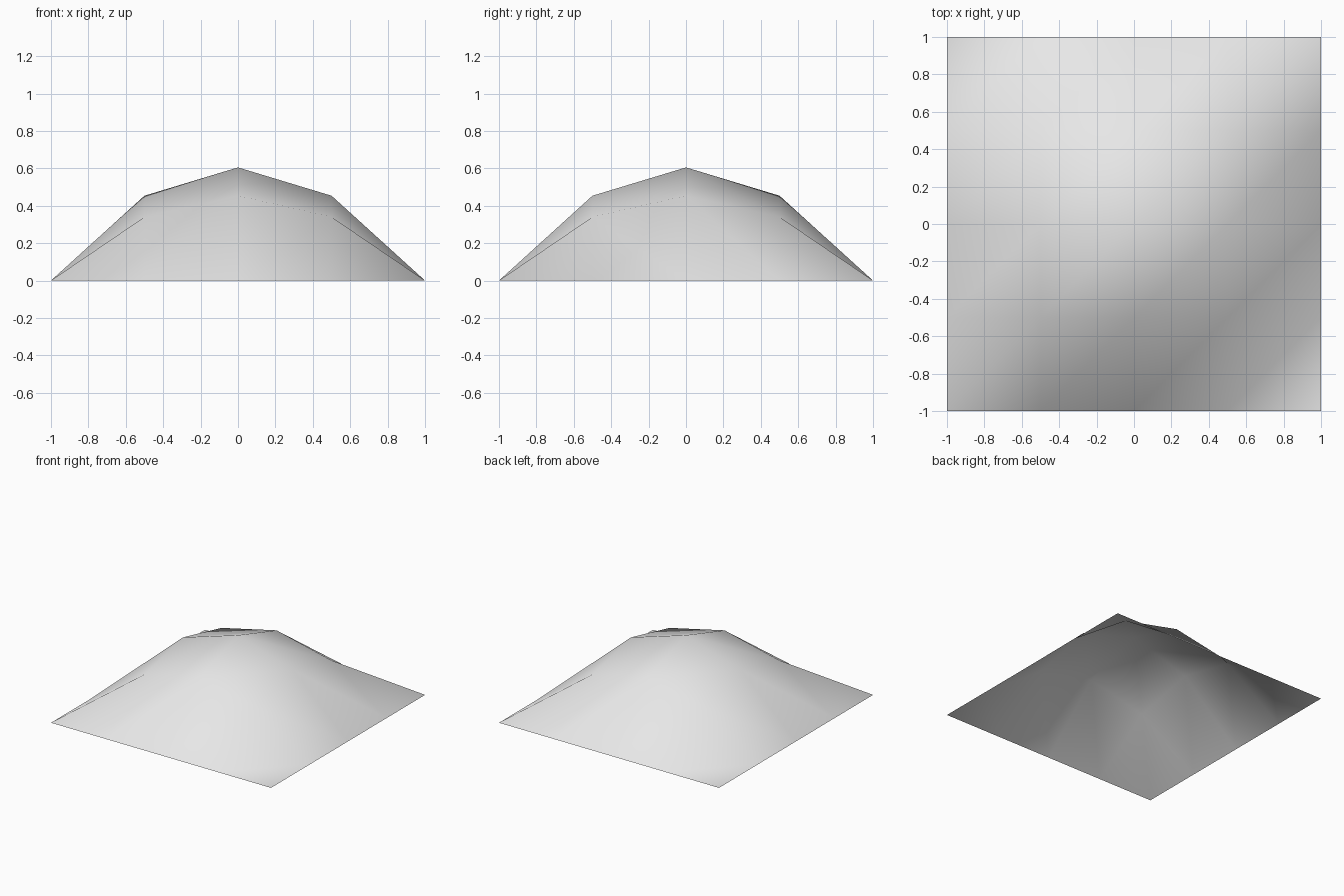
import bpy
import bmesh

cube = bpy.data.objects.get("Cube")
if cube:
    bpy.data.objects.remove(cube, do_unlink=True)

CELLS = 4
PEAK = 0.605

# Single pale grey material
grey = bpy.data.materials.new("pale_grey")
grey.use_nodes = True
colour = (0.8, 0.8, 0.8, 1)
grey.diffuse_color = colour
grey.node_tree.nodes["Principled BSDF"].inputs["Base Color"].default_value = colour

# Square sheet raised into a dome, flat along its border
bm = bmesh.new()
bmesh.ops.create_grid(bm, x_segments=CELLS, y_segments=CELLS, size=1)
for v in bm.verts:
    v.co.z = PEAK * (1 - v.co.x ** 2) * (1 - v.co.y ** 2)

# Split every cell along the same diagonal
for face in list(bm.faces):
    ends = sorted(face.verts, key=lambda v: v.co.x + v.co.y)
    bmesh.utils.face_split(face, ends[0], ends[-1])
bm.normal_update()
for face in bm.faces:
    face.smooth = True
    if face.normal.z < 0:
        face.normal_flip()

mesh = bpy.data.meshes.new("domed_sheet")
bm.to_mesh(mesh)
bm.free()
mesh.materials.append(grey)
sheet = bpy.data.objects.new("domed_sheet", mesh)
bpy.context.collection.objects.link(sheet)
